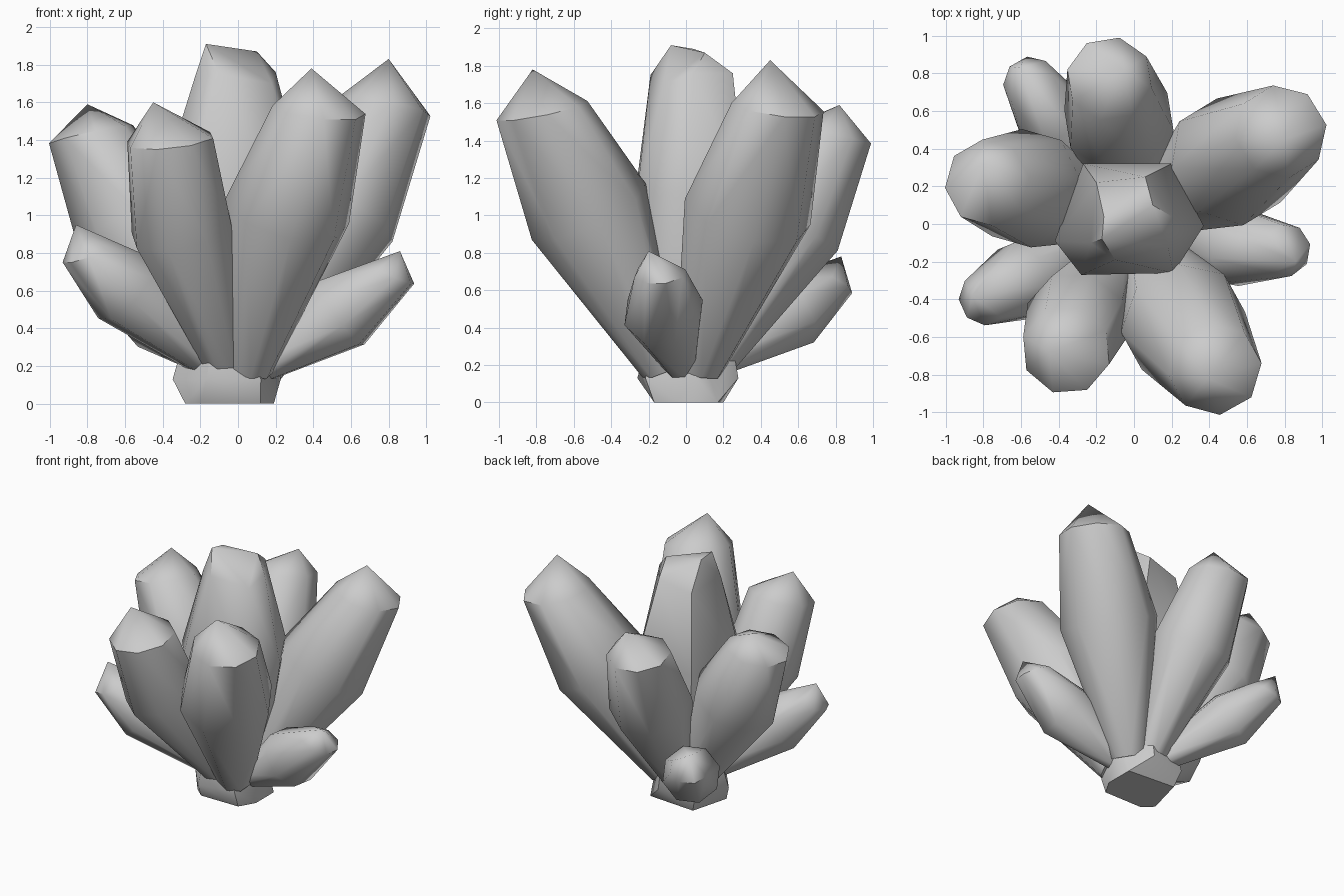
import bpy, bmesh, math
from mathutils import Vector

if "Cube" in bpy.data.objects:
    bpy.data.objects.remove(bpy.data.objects["Cube"])

UP = Vector((0, 0, 1))

def ring(center, axis, radius, sides, phase):
    """Points of a polygon around center, perpendicular to axis."""
    axis = axis.normalized()
    u = UP.cross(axis)
    u = u.normalized() if u.length > 0.05 else Vector((1, 0, 0))
    v = axis.cross(u)
    return [center + radius * (math.cos(a) * u + math.sin(a) * v)
            for a in (phase + 2 * math.pi * i / sides for i in range(sides))]

def hull(name, points):
    """Convex faceted solid with soft shading between near-flat faces."""
    bm = bmesh.new()
    for p in points:
        bm.verts.new(p)
    bmesh.ops.convex_hull(bm, input=bm.verts[:])
    loose = [v for v in bm.verts if not v.link_faces]
    bmesh.ops.delete(bm, geom=loose, context='VERTS')
    bmesh.ops.dissolve_limit(bm, angle_limit=math.radians(2),
                             verts=bm.verts[:], edges=bm.edges[:])
    bmesh.ops.recalc_face_normals(bm, faces=bm.faces[:])
    me = bpy.data.meshes.new(name)
    bm.to_mesh(me)
    bm.free()
    ob = bpy.data.objects.new(name, me)
    bpy.context.collection.objects.link(ob)
    bpy.ops.object.select_all(action='DESELECT')
    ob.select_set(True)
    bpy.context.view_layer.objects.active = ob
    bpy.ops.object.shade_smooth_by_angle(angle=math.radians(46))
    return ob

def crystal(name, mid, mid_r, shoulder, sh_r, tip, phase=0.0, sides=8):
    """Narrow root, widest in the middle, tapering to an off-centre point."""
    mid, shoulder, tip = Vector(mid), Vector(shoulder), Vector(tip)
    out = Vector((mid.x, mid.y, 0)).normalized()
    root = out * 0.13 + Vector((0, 0, 0.19))
    axis = (shoulder - root).normalized()
    ph = math.radians(phase)
    pts = ring(root, axis, mid_r * 0.38, sides, ph)
    pts += ring(mid, axis, mid_r, sides, ph)
    # the shoulder leans back towards level, so its outer side sits higher
    pts += ring(shoulder, axis * 0.45 + UP * 0.55, sh_r, sides, ph)
    pts.append(tip)
    hull(name, pts)

# Leaning crystals around the cluster
crystal("front_right_crystal", (0.26, -0.52, 1.02), 0.34, (0.43, -0.77, 1.56), 0.25, (0.39, -0.82, 1.78), 22)
crystal("back_right_crystal", (0.51, 0.33, 1.02), 0.35, (0.78, 0.49, 1.58), 0.25, (0.80, 0.45, 1.83), 22)
crystal("left_crystal", (-0.57, 0.19, 0.98), 0.32, (-0.78, 0.22, 1.43), 0.23, (-0.80, 0.32, 1.59), 22)
crystal("front_left_crystal", (-0.30, -0.51, 0.93), 0.28, (-0.36, -0.67, 1.40), 0.24, (-0.45, -0.68, 1.60), 10)
crystal("back_crystal", (-0.08, 0.55, 0.94), 0.30, (-0.13, 0.77, 1.43), 0.23, (-0.05, 0.82, 1.59), 22)

# Small low crystals
crystal("small_back_left_crystal", (-0.43, 0.55, 0.48), 0.21, (-0.56, 0.76, 0.64), 0.14, (-0.61, 0.83, 0.78), 15)
crystal("small_right_crystal", (0.54, -0.12, 0.48), 0.22, (0.81, -0.14, 0.69), 0.14, (0.86, -0.20, 0.81), 22)
crystal("small_front_left_crystal", (-0.59, -0.30, 0.61), 0.22, (-0.80, -0.40, 0.80), 0.14, (-0.86, -0.38, 0.95), 20)

# Upright central crystal: uneven hexagon with a slanted ridge top
outline = [(-0.27, 0.32), (0.20, 0.32), (0.37, -0.01), (0.21, -0.26), (-0.28, -0.27), (-0.42, -0.09)]
center_pts = ring(Vector((-0.05, 0.02, 0.15)), UP, 0.23, 6, 0.1)
center_pts += [Vector((x, y, 1.12)) for x, y in outline]
center_pts += [Vector(p) for p in (
    (-0.20, 0.22, 1.70), (0.06, 0.25, 1.76), (0.20, 0.04, 1.76), (0.18, -0.12, 1.70),
    (-0.10, -0.19, 1.75), (-0.23, -0.10, 1.73),
    (-0.17, -0.08, 1.91), (-0.16, 0.04, 1.89), (0.10, 0.10, 1.87))]
hull("center_crystal", center_pts)

# Flat-bottomed stub the crystals grow from
base_pts = [Vector(p) for p in (
    (-0.28, -0.10, 0), (-0.20, -0.17, 0), (0.12, -0.17, 0), (0.19, -0.05, 0), (0.19, 0.17, 0), (-0.20, 0.20, 0))]
base_pts += ring(Vector((-0.06, 0.01, 0.13)), UP, 0.29, 6, 0.15)
base_pts += ring(Vector((-0.05, 0.02, 0.34)), UP, 0.24, 6, 0.15)
hull("base_stub", base_pts)
